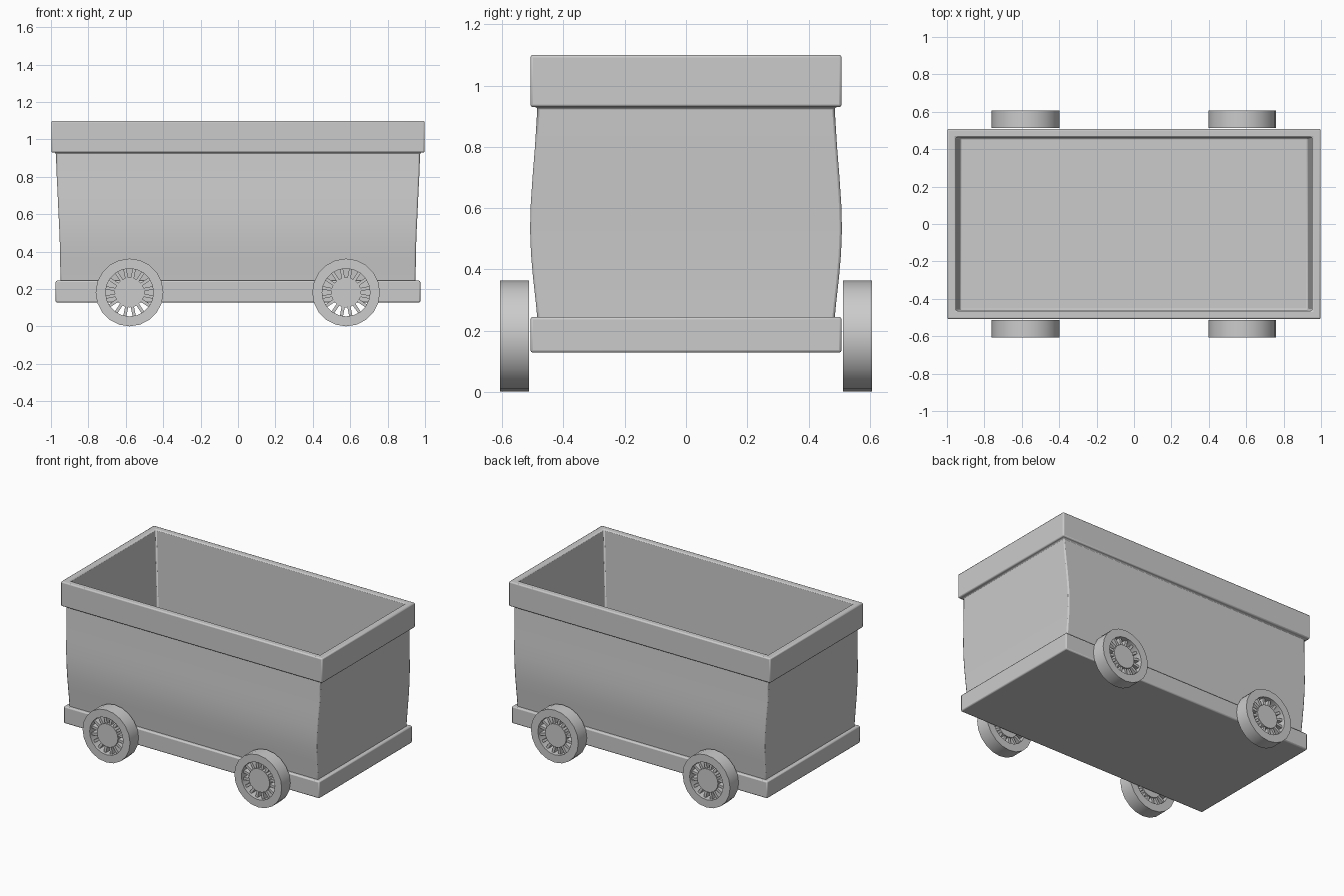
import bpy, bmesh, math
from mathutils import Matrix, Vector

if "Cube" in bpy.data.objects:
    bpy.data.objects.remove(bpy.data.objects["Cube"])


def finish(bm, name, bevel=0.0):
    bmesh.ops.recalc_face_normals(bm, faces=bm.faces)
    me = bpy.data.meshes.new(name)
    bm.to_mesh(me)
    bm.free()
    ob = bpy.data.objects.new(name, me)
    bpy.context.collection.objects.link(ob)
    bpy.ops.object.select_all(action='DESELECT')
    ob.select_set(True)
    bpy.context.view_layer.objects.active = ob
    bpy.ops.object.shade_smooth_by_angle(angle=math.radians(35))
    if bevel:
        m = ob.modifiers.new("soft_edges", 'BEVEL')
        m.width, m.segments = bevel, 2
        m.limit_method, m.angle_limit = 'ANGLE', math.radians(35)
        bpy.ops.object.modifier_apply(modifier=m.name)
    return ob


def loft(name, rings, bevel):
    # stack of rectangles (half x, half y, z), capped at both ends
    bm = bmesh.new()
    loops = [[bm.verts.new((sx * x, sy * y, z)) for sx, sy in
              ((-1, -1), (1, -1), (1, 1), (-1, 1))] for x, y, z in rings]
    for a, b in zip(loops, loops[1:]):
        for i in range(4):
            j = (i + 1) % 4
            bm.faces.new((a[i], a[j], b[j], b[i]))
    bm.faces.new(loops[0])
    bm.faces.new(loops[-1])
    return finish(bm, name, bevel)


# chassis slab
loft("base", [(0.975, 0.508, 0.128), (0.975, 0.508, 0.245)], 0.008)

# tub: bulging outside, rim collar, then inside walls down to the floor
loft("tub", [
    (0.950, 0.485, 0.235), (0.950, 0.490, 0.29), (0.951, 0.499, 0.37),
    (0.953, 0.506, 0.45), (0.956, 0.509, 0.53), (0.960, 0.507, 0.61),
    (0.964, 0.501, 0.70), (0.969, 0.493, 0.80), (0.974, 0.485, 0.93),
    (0.998, 0.508, 0.93), (0.998, 0.508, 1.10),
    (0.952, 0.464, 1.10), (0.930, 0.460, 0.26)], 0.008)


def lathe(bm, profile, sides):
    # closed (radius, y) profile turned about the y axis
    rings = [[bm.verts.new((r * math.sin(math.tau * k / sides), y,
                            r * math.cos(math.tau * k / sides)))
              for r, y in profile] for k in range(sides)]
    n = len(profile)
    for k in range(sides):
        a, b = rings[k], rings[(k + 1) % sides]
        for i in range(n):
            bm.faces.new((a[i], a[(i + 1) % n], b[(i + 1) % n], b[i]))


def wheel(name, x, side):
    bm = bmesh.new()
    # tyre ring
    lathe(bm, [(0.181, -0.047), (0.181, 0.047), (0.128, 0.047), (0.128, -0.047)], 20)
    # hub
    bmesh.ops.create_cone(bm, cap_ends=True, segments=20, radius1=0.08, radius2=0.08,
                          depth=0.07, matrix=Matrix.Rotation(math.pi / 2, 4, 'X'))
    # spokes
    for k in range(16):
        m = (Matrix.Rotation(math.tau * (k + 0.5) / 16, 4, 'Y')
             @ Matrix.Translation((0, 0, 0.104))
             @ Matrix.Diagonal((0.017, 0.055, 0.056, 1)))
        bmesh.ops.create_cube(bm, size=1, matrix=m)
    bmesh.ops.translate(bm, verts=bm.verts, vec=Vector((x, side * 0.56, 0.182)))
    finish(bm, name)


for side, s in (("front", -1), ("back", 1)):
    wheel(side + "_left_wheel", -0.58, s)
    wheel(side + "_right_wheel", 0.578, s)
